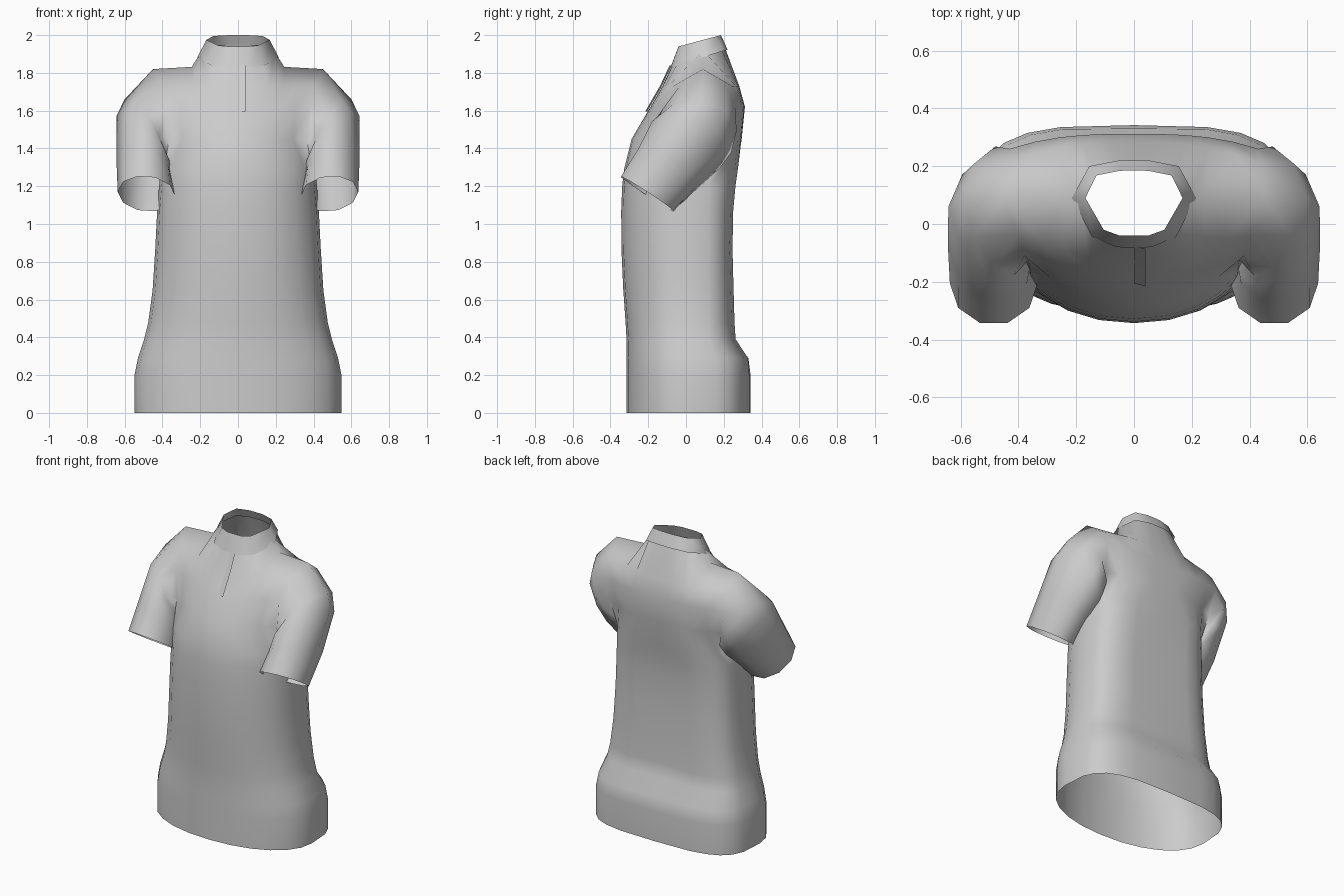
import bpy, bmesh, math
from mathutils import Vector

if "Cube" in bpy.data.objects:
    bpy.data.objects.remove(bpy.data.objects["Cube"])


def finish(bm, name, mirror=True, angle=80):
    """Turn a half mesh into a mirrored, smooth shaded object."""
    bmesh.ops.recalc_face_normals(bm, faces=bm.faces)
    me = bpy.data.meshes.new(name)
    bm.to_mesh(me)
    bm.free()
    ob = bpy.data.objects.new(name, me)
    bpy.context.collection.objects.link(ob)
    if mirror:
        ob.modifiers.new("Mirror", 'MIRROR').use_clip = True
    bpy.ops.object.select_all(action='DESELECT')
    ob.select_set(True)
    bpy.context.view_layer.objects.active = ob
    bpy.ops.object.shade_smooth_by_angle(angle=math.radians(angle))
    return ob


def bridge(bm, a, b, closed=False):
    n = len(a)
    for i in range(n if closed else n - 1):
        j = (i + 1) % n
        quad = list(dict.fromkeys((a[i], a[j], b[j], b[i])))
        if len(quad) > 2:
            bm.faces.new(quad)


bm = bmesh.new()

# Torso below the arms: height, half width, front y, back y, spine dent
rows = []
for z, w, yf, yb, dent in [
        (0, .548, -.315, .342, 0), (.20, .548, -.315, .342, 0),
        (.29, .53, -.315, .335, .005), (.39, .497, -.315, .268, .015),
        (.48, .475, -.32, .262, .02), (.65, .452, -.332, .257, .025),
        (.87, .438, -.342, .251, .025), (1.07, .428, -.343, .255, .025),
        (1.20, .418, -.338, .267, .02), (1.29, .408, -.328, .28, .012)]:
    ring = []
    for i in range(13):
        t = math.radians(-90 + 15 * i)
        s, c = math.sin(t), max(0, math.cos(t))
        n = 2.15 if s < 0 else 3.5
        y = (yf if s < 0 else yb) * abs(s) ** (2 / n)
        x = 0 if i in (0, 12) else w * c ** (2 / n)
        ring.append(bm.verts.new((x, y - (dent if i == 12 else 0), z)))
    rows.append(ring)
for a, b in zip(rows, rows[1:]):
    bridge(bm, a, b)

# Chest and back panels beside the armhole
under = rows[-1]
fronts, backs = [under[:6]], [under[:6:-1]]
for z, yf, xf, yaf, yb, xb, yab in [
        (1.45, -.288, .365, -.125, .295, .41, .215),
        (1.62, -.188, .38, -.11, .312, .43, .26),
        (1.73, -.125, .40, -.035, .282, .44, .21)]:
    for panel, y0, xa, ya, p in ((fronts, yf, xf, yaf, 2), (backs, yb, xb, yab, 2.8)):
        panel.append([bm.verts.new((xa * i / 5, y0 + (ya - y0) * (i / 5) ** p, z))
                      for i in range(6)])

# Neckline tucked under the collar, and shoulder seam
seam = [bm.verts.new(p) for p in
        ((.188, .09, 1.92), (.245, .09, 1.832), (.45, .09, 1.82))]
fronts.append([bm.verts.new(p) for p in
               ((0, -.06, 1.868), (.055, -.058, 1.868), (.125, -.028, 1.88))] + seam)
backs.append([bm.verts.new(p) for p in
              ((0, .2, 1.95), (.05, .199, 1.95), (.138, .178, 1.945))] + seam)
for panel in (fronts, backs):
    for a, b in zip(panel, panel[1:]):
        bridge(bm, a, b)

# Sleeve grown from the armhole: centre, outward axis, forward axis, inward skew
loop = ([under[6]] + [r[5] for r in backs[:-1]] + [seam[2]]
        + [r[5] for r in fronts[-2::-1]])
for c, u, v, skew in [
        ((.495, .045, 1.475), (.105, .045, .185), (0, -.22, .04), .05),
        ((.50, 0, 1.42), (.142, .06, .155), (0, -.208, .08), .035),
        ((.497, -.09, 1.30), (.147, .02, .05), (0, -.175, .09), .012),
        ((.485, -.205, 1.16), (.152, 0, .01), (0, -.145, .094), 0)]:
    ring = []
    for k in range(10):
        t = math.radians(180 + 36 * k)
        ring.append(bm.verts.new(Vector(c) + Vector(u) * math.cos(t)
                                 + Vector(v) * math.sin(t)
                                 - Vector((skew * abs(math.sin(t)), 0, 0))))
    bridge(bm, loop, ring, True)
    loop = ring
finish(bm, "shirt_body")

# Standing collar
bm = bmesh.new()
base = [(0, -.082), (.06, -.08), (.145, -.045), (.215, .09), (.155, .2), (.05, .22), (0, .22)]
top = [(0, -.04), (.05, -.04), (.105, -.02), (.168, .09), (.13, .168), (.05, .184), (0, .185)]
lower = [bm.verts.new((x, y, 1.83 + (y + .08) * .31)) for x, y in base]
upper = [bm.verts.new((x, y, 1.94 + (y + .04) * .267)) for x, y in top]
bridge(bm, lower, upper)
finish(bm, "collar")

# Button placket lying on the chest, its free edge lifted slightly
bm = bmesh.new()
path = [(-.206, 1.595), (-.192, 1.62), (-.128, 1.73), (-.076, 1.84)]
left, right = ([bm.verts.new((x, y - lift, z)) for y, z in path]
               for x, lift in ((0, 0), (.04, .01)))
bridge(bm, left, right)
finish(bm, "placket", mirror=False)
